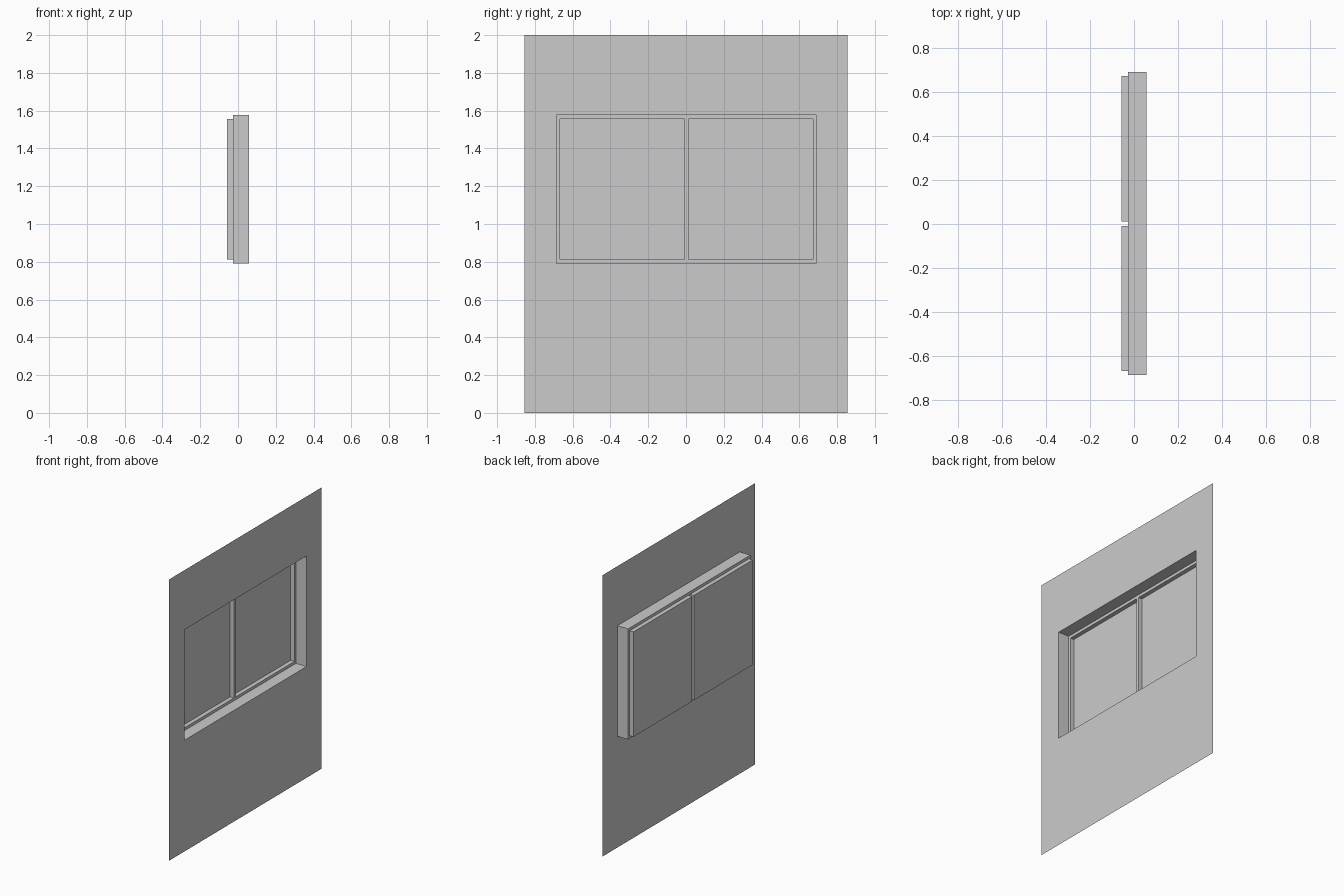
import bpy

if "Cube" in bpy.data.objects:
    bpy.data.objects.remove(bpy.data.objects["Cube"])

X_FRONT, X_STEP, X_BACK = 0.057, -0.027, -0.057
OFF = 0.002                                  # slight sideways offset of the window
OPENING = (-0.687 + OFF, 0.687 + OFF, 0.791, 1.577)     # y0, y1, z0, z1
PANES = {"left_pane": (-0.670 + OFF, -0.010 + OFF, 0.811, 1.557),
         "right_pane": (0.010 + OFF, 0.670 + OFF, 0.811, 1.557)}


def inside(y, z, r):
    return r[0] < y < r[1] and r[2] < z < r[3]


def sheet(x, outer, holes):
    """Flat sheet facing +x with rectangular holes, split along the hole edges."""
    rects = [outer] + holes
    ys = sorted({v for r in rects for v in r[:2]})
    zs = sorted({v for r in rects for v in r[2:]})
    verts = [(x, y, z) for y in ys for z in zs]
    n, faces = len(zs), []
    for i in range(len(ys) - 1):
        for j in range(n - 1):
            cy, cz = (ys[i] + ys[i + 1]) / 2, (zs[j] + zs[j + 1]) / 2
            if not any(inside(cy, cz, h) for h in holes):
                a = i * n + j
                faces.append((a, a + n, a + n + 1, a + 1))
    return verts, faces


def tunnel(x0, x1, r):
    """Four inward-facing walls running from x0 back to x1."""
    ring = [(r[0], r[2]), (r[1], r[2]), (r[1], r[3]), (r[0], r[3])]
    verts = [(x, y, z) for x in (x0, x1) for y, z in ring]
    return verts, [(k, k + 4, (k + 1) % 4 + 4, (k + 1) % 4) for k in range(4)]


def build(name, *parts):
    verts, faces = [], []
    for v, f in parts:
        faces += [tuple(i + len(verts) for i in q) for q in f]
        verts += v
    used = sorted({i for f in faces for i in f})
    remap = {old: new for new, old in enumerate(used)}
    mesh = bpy.data.meshes.new(name)
    mesh.from_pydata([verts[i] for i in used], [],
                     [tuple(remap[i] for i in f) for f in faces])
    mesh.update()
    bpy.context.collection.objects.link(bpy.data.objects.new(name, mesh))


# Thin wall sheet with the window opening
build("wall_panel", sheet(X_FRONT, (-0.856, 0.856, 0.0, 2.0), [OPENING]))

# Recess walls and the stepped frame behind them
build("window_frame", tunnel(X_FRONT, X_STEP, OPENING),
      sheet(X_STEP, OPENING, list(PANES.values())))

# Two deeper recesses, each closed by a flat pane
for name, rect in PANES.items():
    build(name, tunnel(X_STEP, X_BACK, rect), sheet(X_BACK, rect, []))
